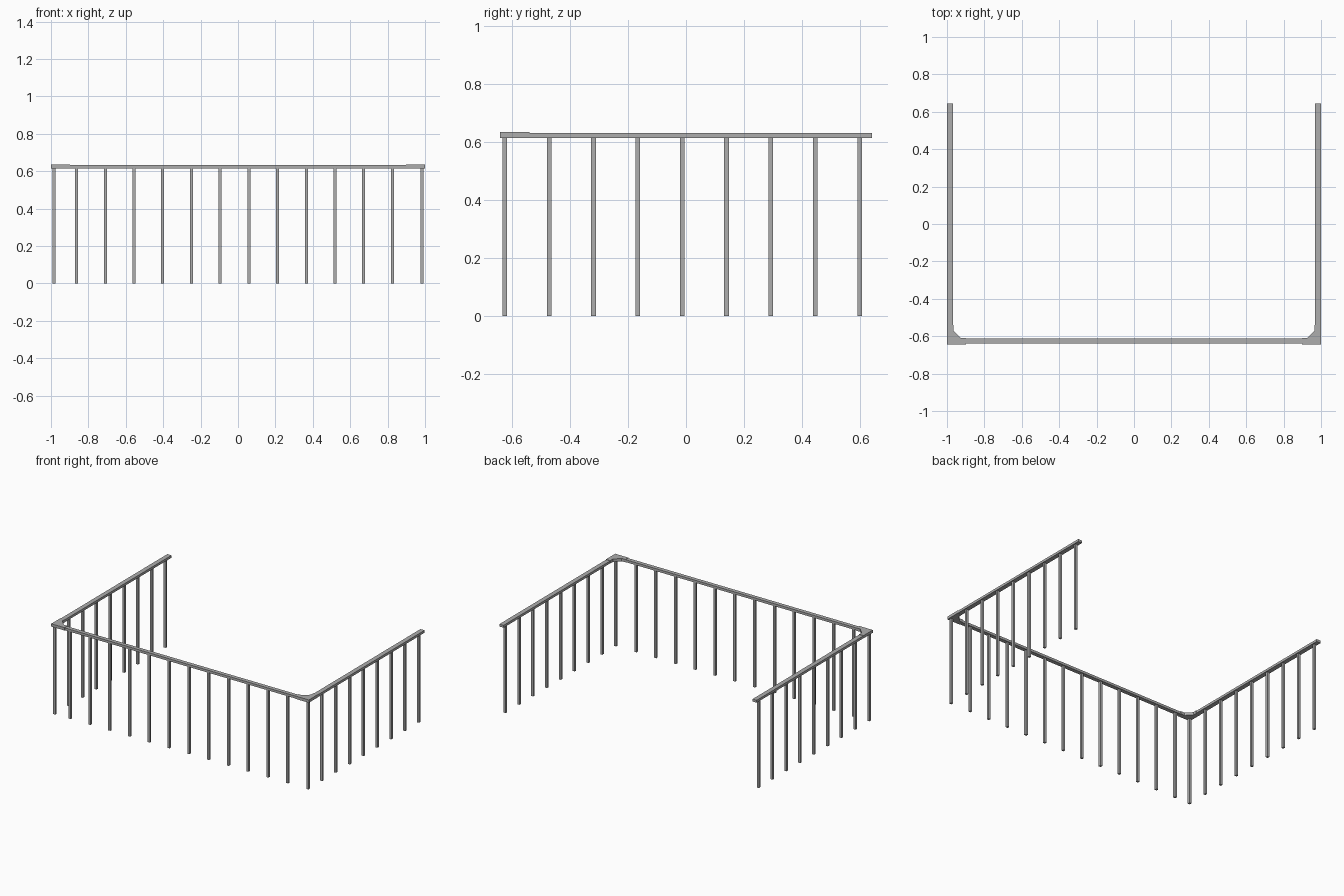
import bpy
import bmesh
from mathutils import Matrix, Vector

cube = bpy.data.objects.get("Cube")
if cube:
    bpy.data.objects.remove(cube, do_unlink=True)

steel = bpy.data.materials.new("grey_steel")
steel.use_nodes = True
GREY = (0.42, 0.42, 0.42, 1)
steel.diffuse_color = GREY
steel.node_tree.nodes["Principled BSDF"].inputs["Base Color"].default_value = GREY

SIDE_X = 0.983          # centre line of the side rails
FRONT_Y = -0.626        # centre line of the front rail
RAIL_W, RAIL_LOW, RAIL_TOP = 0.032, 0.615, 0.632
POST_W, STEP = 0.016, 0.1532


def finish(name, bm):
    bmesh.ops.recalc_face_normals(bm, faces=bm.faces)
    mesh = bpy.data.meshes.new(name)
    bm.to_mesh(mesh)
    bm.free()
    mesh.materials.append(steel)
    obj = bpy.data.objects.new(name, mesh)
    bpy.context.collection.objects.link(obj)
    return obj


def box(name, low, high):
    low, high = Vector(low), Vector(high)
    bm = bmesh.new()
    bmesh.ops.create_cube(bm, size=1, matrix=Matrix.Translation((low + high) / 2)
                          @ Matrix.Diagonal((*(high - low), 1)))
    return finish(name, bm)


def post(name, x, y):
    h = POST_W / 2
    box(name, (x - h, y - h, 0), (x + h, y + h, RAIL_LOW + 0.002))


def corner(name, side):
    # L-shaped joint with a chamfered inner corner
    x_out, y_out, reach = SIDE_X + 0.017, FRONT_Y - 0.017, 0.103
    x_in, y_in, cut = SIDE_X - 0.017, FRONT_Y + 0.017, 0.04
    outline = [(x_out, y_out), (x_out, y_out + reach), (x_in, y_out + reach),
               (x_in, y_in + cut), (x_in - cut, y_in),
               (x_out - reach, y_in), (x_out - reach, y_out)]
    bm = bmesh.new()
    face = bm.faces.new([bm.verts.new((side * x, y, RAIL_LOW - 0.0005)) for x, y in outline])
    grown = bmesh.ops.extrude_face_region(bm, geom=[face])
    top = [g for g in grown["geom"] if isinstance(g, bmesh.types.BMVert)]
    bmesh.ops.translate(bm, verts=top, vec=(0, 0, RAIL_TOP - RAIL_LOW + 0.003))
    finish(name, bm)


# Front run: handrail and its posts
half = RAIL_W / 2
box("front_handrail", (-SIDE_X, FRONT_Y - 0.014, RAIL_LOW),
    (SIDE_X, FRONT_Y + 0.014, RAIL_TOP))
for i in range(1, 13):
    post(f"front_post_{i}", SIDE_X - 0.004 - i * STEP * 1.002, FRONT_Y)

# Side runs: handrail, posts and corner joint on each side
for label, side in (("left", 1), ("right", -1)):
    x = side * SIDE_X
    box(f"{label}_handrail", (x - half, FRONT_Y, RAIL_LOW), (x + half, 0.643, RAIL_TOP))
    for i in range(9):
        post(f"{label}_post_{i + 1}", x, FRONT_Y + i * STEP)
    corner(f"{label}_corner_joint", side)
